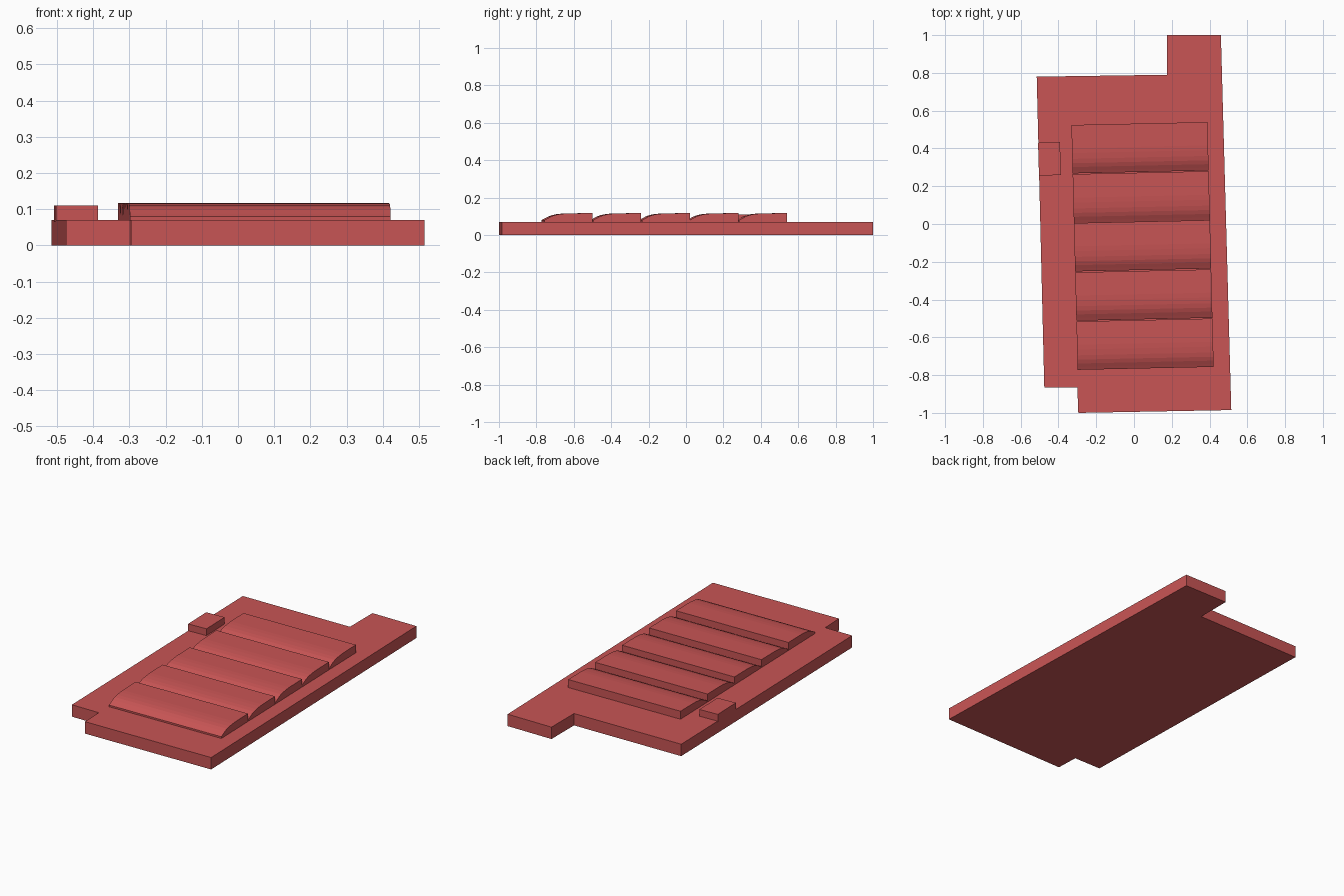
import bpy, bmesh
from mathutils import Vector

if "Cube" in bpy.data.objects:
    bpy.data.objects.remove(bpy.data.objects["Cube"])

red = bpy.data.materials.new("red")
red.diffuse_color = (0.58, 0.09, 0.09, 1)
red.use_nodes = True
red.node_tree.nodes["Principled BSDF"].inputs["Base Color"].default_value = red.diffuse_color


def finish(name, bm):
    bmesh.ops.recalc_face_normals(bm, faces=bm.faces)
    mesh = bpy.data.meshes.new(name)
    bm.to_mesh(mesh)
    bm.free()
    mesh.materials.append(red)
    obj = bpy.data.objects.new(name, mesh)
    bpy.context.collection.objects.link(obj)
    return obj


def slab(name, outline, z0, z1):
    """Extrude a plan outline upwards."""
    bm = bmesh.new()
    face = bm.faces.new([bm.verts.new((x, y, z0)) for x, y in outline])
    top = bmesh.ops.extrude_face_region(bm, geom=[face])["geom"]
    verts = [v for v in top if isinstance(v, bmesh.types.BMVert)]
    bmesh.ops.translate(bm, verts=verts, vec=(0, 0, z1 - z0))
    return finish(name, bm)


def louvre(name, y_left, length, profile):
    """Extrude a side profile (distance back, height) across the skewed panel."""
    bm = bmesh.new()
    rings = []
    for x0, lift in ((-0.318, 0.0), (0.402, 0.0155)):
        ring = []
        for d, z in profile:
            y = y_left + d * length
            ring.append(bm.verts.new((x0 - 0.0255 * y, y + lift, z)))
        rings.append(ring)
    a, b = rings
    bm.faces.new(a)
    bm.faces.new(b)
    n = len(profile)
    for i in range(n):
        j = (i + 1) % n
        bm.faces.new((a[i], a[j], b[j], b[i]))
    return finish(name, bm)


# Base panel with two notched corners
slab("base_panel", [(-0.515, 0.78), (-0.475, -0.865), (-0.30, -0.865),
                    (-0.295, -1.0), (0.515, -0.985), (0.46, 1.0),
                    (0.175, 1.0), (0.175, 0.79)], 0.0, 0.07)

# Five overlapping louvres: rounded front, flat top, square back
profile = [(0, 0.065), (0, 0.080), (0.06, 0.088), (0.13, 0.098), (0.21, 0.106),
           (0.30, 0.111), (0.42, 0.1145), (0.52, 0.116), (1, 0.117), (1, 0.065)]
for i, y in enumerate((-0.772, -0.512, -0.251, 0.004, 0.268)):
    louvre(f"louvre_{i + 1}", y, 0.256 if i != 3 else 0.26, profile)

# Small raised block at the left edge
slab("side_block", [(-0.508, 0.43), (-0.392, 0.435),
                    (-0.387, 0.26), (-0.503, 0.255)], 0.065, 0.11)
